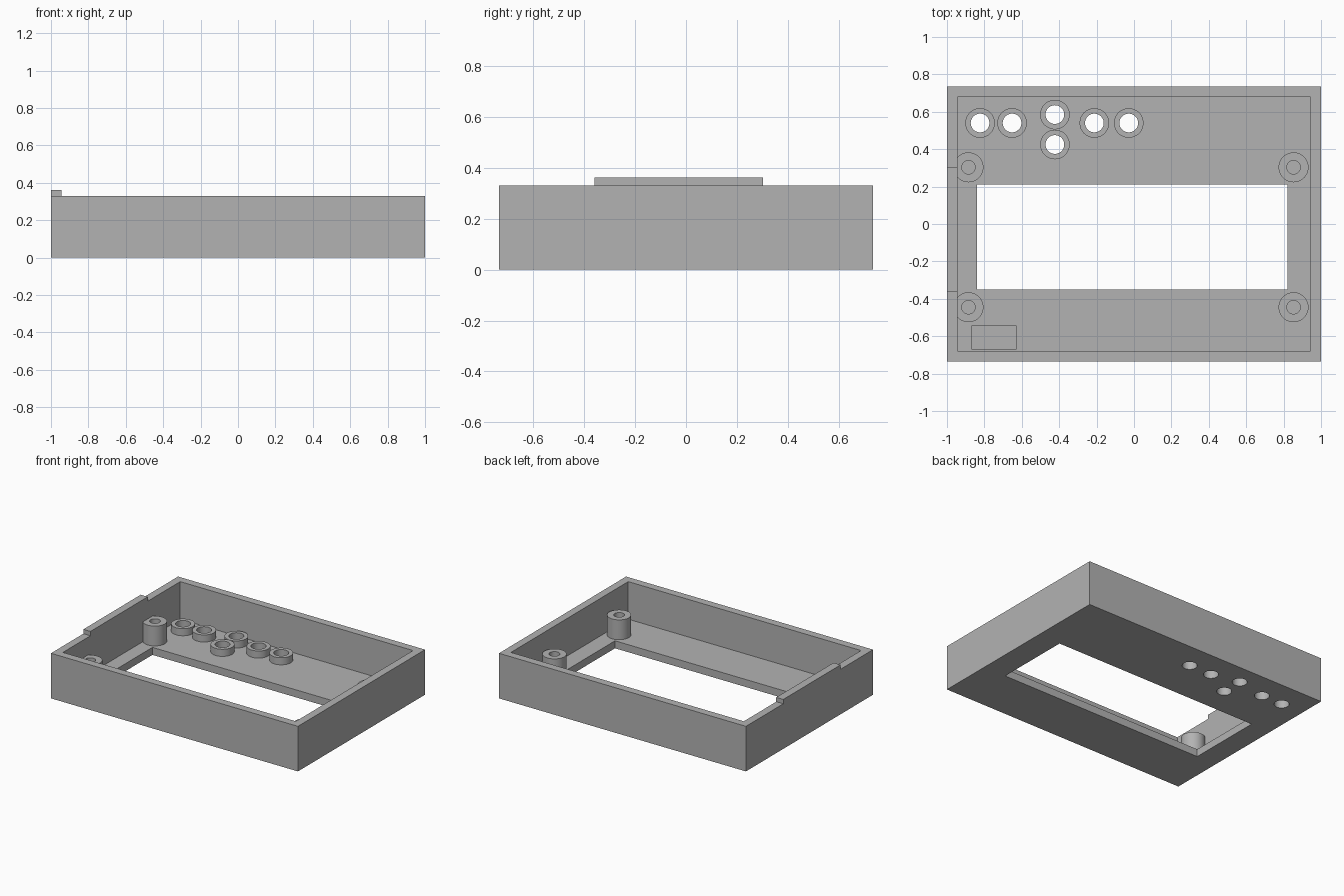
import bpy, bmesh, math
from mathutils import Matrix, Vector

cube = bpy.data.objects.get("Cube")
if cube:
    bpy.data.objects.remove(cube, do_unlink=True)

# Main heights and shared sizes
RIM, FLOOR, WALL = 0.33, 0.055, 0.057
HALF_Y = 0.735
SIDES = 48
BUTTON_HOLE, BUTTON_OUTER = 0.05, 0.079
buttons = [(-0.823, 0.54), (-0.652, 0.54), (-0.423, 0.585),
           (-0.423, 0.425), (-0.212, 0.54), (-0.028, 0.54)]

grey = bpy.data.materials.new("plain grey")
grey.use_nodes = True
grey.diffuse_color = (0.45, 0.45, 0.45, 1)
grey.node_tree.nodes["Principled BSDF"].inputs["Base Color"].default_value = grey.diffuse_color


def finish(name, bm):
    bmesh.ops.recalc_face_normals(bm, faces=bm.faces)
    mesh = bpy.data.meshes.new(name)
    bm.to_mesh(mesh)
    bm.free()
    mesh.materials.append(grey)
    ob = bpy.data.objects.new(name, mesh)
    bpy.context.collection.objects.link(ob)
    return ob


def box(name, low, high):
    low, high = Vector(low), Vector(high)
    bm = bmesh.new()
    place = Matrix.Translation((low + high) / 2) @ Matrix.Diagonal((*(high - low), 1))
    bmesh.ops.create_cube(bm, size=1, matrix=place)
    return finish(name, bm)


def cylinder(name, x, y, radius, bottom, top):
    bm = bmesh.new()
    bmesh.ops.create_cone(bm, cap_ends=True, segments=SIDES, radius1=radius, radius2=radius,
                          depth=top - bottom,
                          matrix=Matrix.Translation((x, y, (bottom + top) / 2)))
    return finish(name, bm)


def select(ob):
    bpy.ops.object.select_all(action="DESELECT")
    ob.select_set(True)
    bpy.context.view_layer.objects.active = ob


def smooth(ob):
    select(ob)
    bpy.ops.object.shade_smooth_by_angle(angle=math.radians(30))


def tube(name, x, y, outer, inner, bottom, top):
    # Ring-shaped wall swept from a rectangular section
    bm = bmesh.new()
    section = [(inner, bottom), (outer, bottom), (outer, top), (inner, top)]
    rings = []
    for i in range(SIDES):
        a = math.tau * i / SIDES
        rings.append([bm.verts.new((x + r * math.cos(a), y + r * math.sin(a), z))
                      for r, z in section])
    for i, ring in enumerate(rings):
        after = rings[(i + 1) % SIDES]
        for k in range(4):
            n = (k + 1) % 4
            bm.faces.new((ring[k], after[k], after[n], ring[n]))
    smooth(finish(name, bm))


def cut(ob, cutter):
    cutter.hide_render = True
    mod = ob.modifiers.new("cut", "BOOLEAN")
    mod.operation, mod.solver, mod.object = "DIFFERENCE", "EXACT", cutter
    select(ob)
    bpy.ops.object.modifier_apply(modifier=mod.name)
    bpy.data.objects.remove(cutter, do_unlink=True)


# Open tray with display window, component pocket and button holes
tray = box("tray", (-1, -HALF_Y, 0), (1, HALF_Y, RIM))
cut(tray, box("cavity_cutter", (WALL - 1, WALL - HALF_Y, FLOOR), (1 - WALL, HALF_Y - WALL, 1)))
cut(tray, box("window_cutter", (-0.84, -0.35, -1), (0.82, 0.21, 0.2)))
cut(tray, box("pocket_cutter", (-0.87, -0.667, 0.025), (-0.627, -0.545, 0.2)))
for x, y in buttons:
    cut(tray, cylinder("hole_cutter", x, y, BUTTON_HOLE, -0.1, 0.2))
smooth(tray)

# Raised lip on one side wall
box("rim_lip", (-1, -0.36, RIM), (WALL - 1, 0.303, 0.362))

# Collars around the button holes
for i, (x, y) in enumerate(buttons):
    tube(f"button_collar_{i + 1}", x, y, BUTTON_OUTER, BUTTON_HOLE, FLOOR, 0.107)

# Screw posts near the corners
for side, x in (("right", -0.885), ("left", 0.853)):
    for end, y in (("front", -0.445), ("back", 0.303)):
        tube(f"screw_post_{end}_{side}", x, y, 0.08, 0.036, FLOOR, 0.2)
